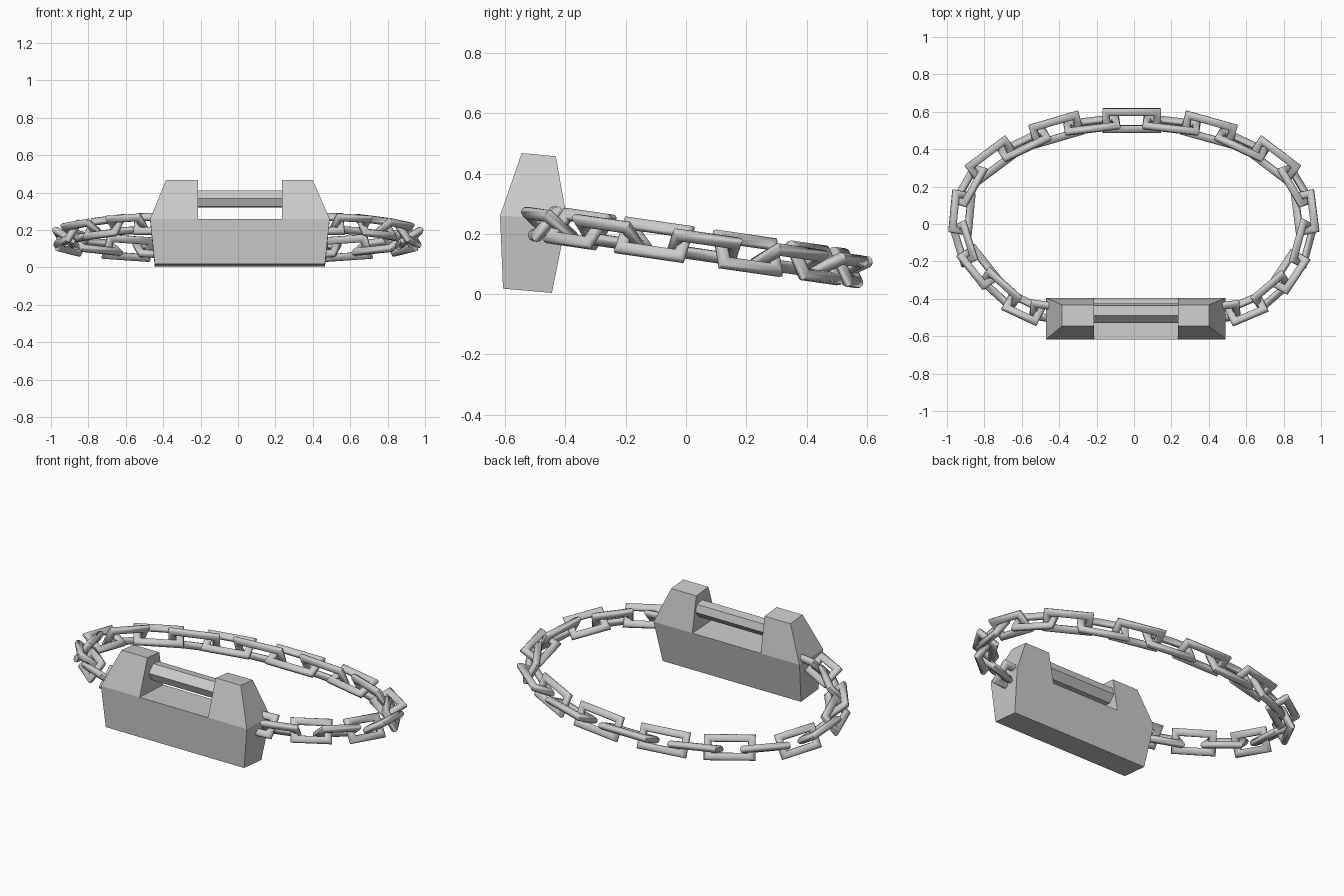
import bpy, bmesh, math
from mathutils import Vector

old = bpy.data.objects.get("Cube")
if old:
    bpy.data.objects.remove(old, do_unlink=True)

GREY = (0.6, 0.6, 0.6, 1)
metal = bpy.data.materials.new("plain_grey")
metal.use_nodes = True
metal.diffuse_color = GREY
metal.node_tree.nodes["Principled BSDF"].inputs["Base Color"].default_value = GREY


def finish(name, bm, smooth=False):
    bmesh.ops.recalc_face_normals(bm, faces=bm.faces)
    mesh = bpy.data.meshes.new(name)
    bm.to_mesh(mesh)
    bm.free()
    mesh.materials.append(metal)
    obj = bpy.data.objects.new(name, mesh)
    bpy.context.collection.objects.link(obj)
    if smooth:
        bpy.ops.object.select_all(action='DESELECT')
        obj.select_set(True)
        bpy.context.view_layer.objects.active = obj
        bpy.ops.object.shade_smooth_by_angle(angle=math.radians(50))
    return obj


# Lock body: a U-shaped outline, joined between the front and back slopes
FRONT = [(-0.607, 0.018), (-0.617, 0.26), (-0.545, 0.468)]   # y, z per level
BACK = [(-0.445, 0.004), (-0.395, 0.25), (-0.432, 0.457)]
OUTLINE = [(-0.445, 0), (0.465, 0), (0.49, 1), (0.40, 2), (0.235, 2),
           (0.235, 1), (-0.215, 1), (-0.215, 2), (-0.385, 2), (-0.47, 1)]
bm = bmesh.new()
loops = [[bm.verts.new((x, *side[lv])) for x, lv in OUTLINE] for side in (FRONT, BACK)]
for loop in loops:
    for ids in ((0, 1, 2, 5, 6, 9), (2, 3, 4, 5), (6, 7, 8, 9)):
        bm.faces.new([loop[i] for i in ids])
for i in range(10):
    j = (i + 1) % 10
    bm.faces.new((loops[0][i], loops[0][j], loops[1][j], loops[1][i]))
finish("lock_body", bm)

# Shackle bar: six-sided rod across the notch
BAR = [(-0.53, 0.37), (-0.49, 0.412), (-0.437, 0.405),
       (-0.425, 0.362), (-0.46, 0.322), (-0.512, 0.325)]
bm = bmesh.new()
ends = [[bm.verts.new((x, y, z)) for y, z in BAR] for x in (-0.235, 0.255)]
for end in ends:
    bm.faces.new(end)
for i in range(6):
    j = (i + 1) % 6
    bm.faces.new((ends[0][i], ends[0][j], ends[1][j], ends[1][i]))
finish("shackle_bar", bm)


# Chain link: round rod with mitred corners, bent into a rectangle
def add_link(name, centre, along, across, length, width=0.10, r=0.021, sides=10):
    normal = along.cross(across)
    bm = bmesh.new()
    rings = []
    for sx, sy in ((1, 1), (-1, 1), (-1, -1), (1, -1)):
        ring = []
        for k in range(sides):
            a = 2 * math.pi * k / sides
            grow = r * math.cos(a)
            ring.append(bm.verts.new(
                centre + along * sx * (length / 2 - r + grow)
                + across * sy * (width / 2 + grow) + normal * r * math.sin(a)))
        rings.append(ring)
    for n in range(4):
        p, q = rings[n], rings[(n + 1) % 4]
        for k in range(sides):
            m = (k + 1) % sides
            bm.faces.new((p[k], p[m], q[m], q[k]))
    finish(name, bm, True)


# Link centres from the back of the loop round to the lock
RIGHT = [(0.20, 0.53), (0.40, 0.505), (0.575, 0.425), (0.75, 0.34), (0.865, 0.205),
         (0.915, 0.06), (0.905, -0.105), (0.83, -0.255), (0.735, -0.36),
         (0.60, -0.455), (0.475, -0.47)]
LEFT = [(-0.225, 0.53), (-0.415, 0.505), (-0.585, 0.425), (-0.76, 0.34), (-0.88, 0.205),
        (-0.92, 0.06), (-0.91, -0.105), (-0.83, -0.23), (-0.715, -0.35),
        (-0.59, -0.45), (-0.46, -0.47)]
loop = [Vector((x, y, 0.165 - 0.145 * y))
        for x, y in LEFT[::-1] + [(-0.012, 0.553)] + RIGHT]
up = Vector((0, 0.145, 1)).normalized()
for i, centre in enumerate(loop):
    before, after = loop[max(i - 1, 0)], loop[min(i + 1, len(loop) - 1)]
    along = (after - before).normalized()
    spacing = (after - before).length / (2 if 0 < i < len(loop) - 1 else 1)
    outward = up.cross(along).normalized()
    if outward.dot(centre - Vector((0, 0, centre.z))) < 0:
        outward = -outward
    # Neighbouring links lean opposite ways about the chain line
    roll = math.radians(33 if (i - 11) % 2 == 0 else -57)
    across = outward * math.cos(roll) + up * math.sin(roll)
    add_link(f"chain_link_{i + 1}", centre, along, across, spacing * 1.48)
